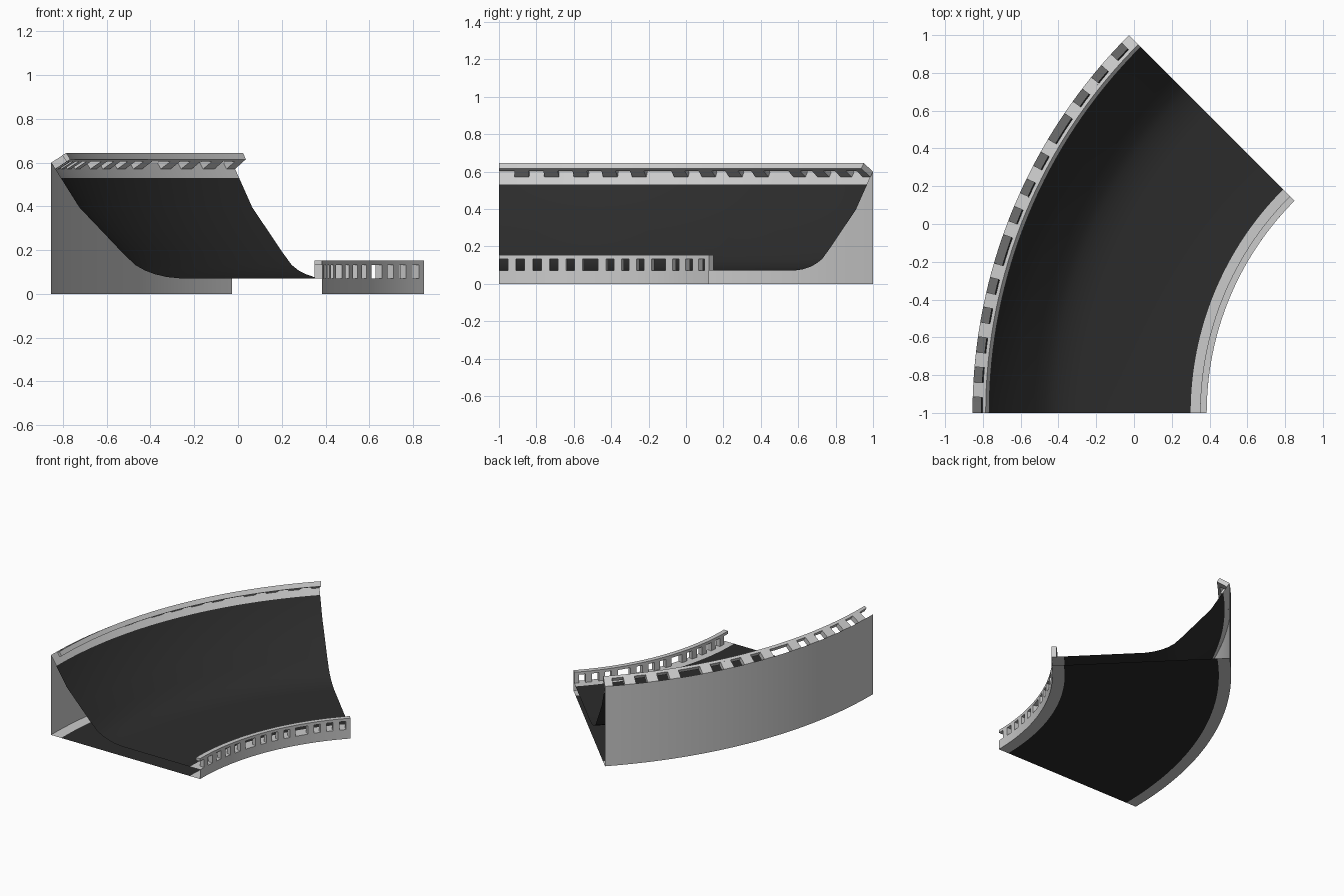
import bpy, bmesh
from math import radians, sin, cos

if "Cube" in bpy.data.objects:
    bpy.data.objects.remove(bpy.data.objects["Cube"])

CX, CY = 1.973, -1.0      # centre of the bend
SWEEP = 45.0

black = bpy.data.materials.new("asphalt_black")
black.diffuse_color = (0.025, 0.025, 0.025, 1)
black.use_nodes = True
black.node_tree.nodes["Principled BSDF"].inputs["Base Color"].default_value = black.diffuse_color


def add_sweep(bm, profile, a0, a1, n, closed=False):
    """Sweep an (x, z) section around the bend, from angle a0 to a1."""
    rings = []
    for j in range(n + 1):
        a = radians(a0 + (a1 - a0) * j / n)
        rings.append([bm.verts.new((CX - (CX - x) * cos(a), CY + (CX - x) * sin(a), z))
                      for x, z in profile])
    m = len(profile)
    faces = []
    for r0, r1 in zip(rings, rings[1:]):
        for i in range(m if closed else m - 1):
            k = (i + 1) % m
            faces.append(bm.faces.new((r0[i], r0[k], r1[k], r1[i])))
    if closed:
        faces += [bm.faces.new(rings[0]), bm.faces.new(rings[-1])]
        bmesh.ops.recalc_face_normals(bm, faces=faces)


def finish(bm, name, mat=None):
    me = bpy.data.meshes.new(name)
    bm.to_mesh(me)
    bm.free()
    ob = bpy.data.objects.new(name, me)
    bpy.context.collection.objects.link(ob)
    if mat:
        me.materials.append(mat)
    bpy.ops.object.select_all(action='DESELECT')
    ob.select_set(True)
    bpy.context.view_layer.objects.active = ob
    bpy.ops.object.shade_smooth_by_angle(angle=radians(30))


def sheet(name, profile, mat=None):
    bm = bmesh.new()
    add_sweep(bm, profile, 0, SWEEP, 32)
    finish(bm, name, mat)


# Banked road surface and flat underside, open at both ends
sheet("road_surface", [(-.81, .53), (-.725, .395), (-.62, .285), (-.53, .19), (-.47, .132),
                       (-.425, .107), (-.38, .09), (-.325, .077), (-.265, .071), (.30, .07)], black)
sheet("underside", [(.30, 0), (-.77, 0)], black)

# Grey curbs with side walls and bottom lips
sheet("outer_wall", [(-.77, 0), (-.855, 0), (-.855, .60), (-.81, .53)])
sheet("inner_wall", [(.30, .07), (.385, .07), (.385, 0), (.30, 0)])

# Guard rails: posts in groups, standing square to the road edge
POSTS = ([2.5 + 3.25 * i for i in range(5)] + [20.3 + 3.25 * i for i in range(4)]
         + [34.9 + 3.25 * i for i in range(4)])


def guard_rail(name, edge, along, normal):
    """edge: outermost curb point; along: direction to the road; normal: up from curb."""
    def section(h0, h1):
        return [(edge[0] + along[0] * w + normal[0] * h, edge[1] + along[1] * w + normal[1] * h)
                for w, h in ((0, h0), (0, h1), (.035, h1), (.035, h0))]
    bm = bmesh.new()
    add_sweep(bm, section(.062, .083), 0, SWEEP, 32, True)
    finish(bm, name + "_rail")
    bm = bmesh.new()
    for c in POSTS:
        add_sweep(bm, section(0, .062), c - .8, min(c + .8, SWEEP), 1, True)
    finish(bm, name + "_posts")


guard_rail("outer", (-.855, .60), (.54, -.84), (.84, .54))
guard_rail("inner", (.385, .07), (-1, 0), (0, 1))
